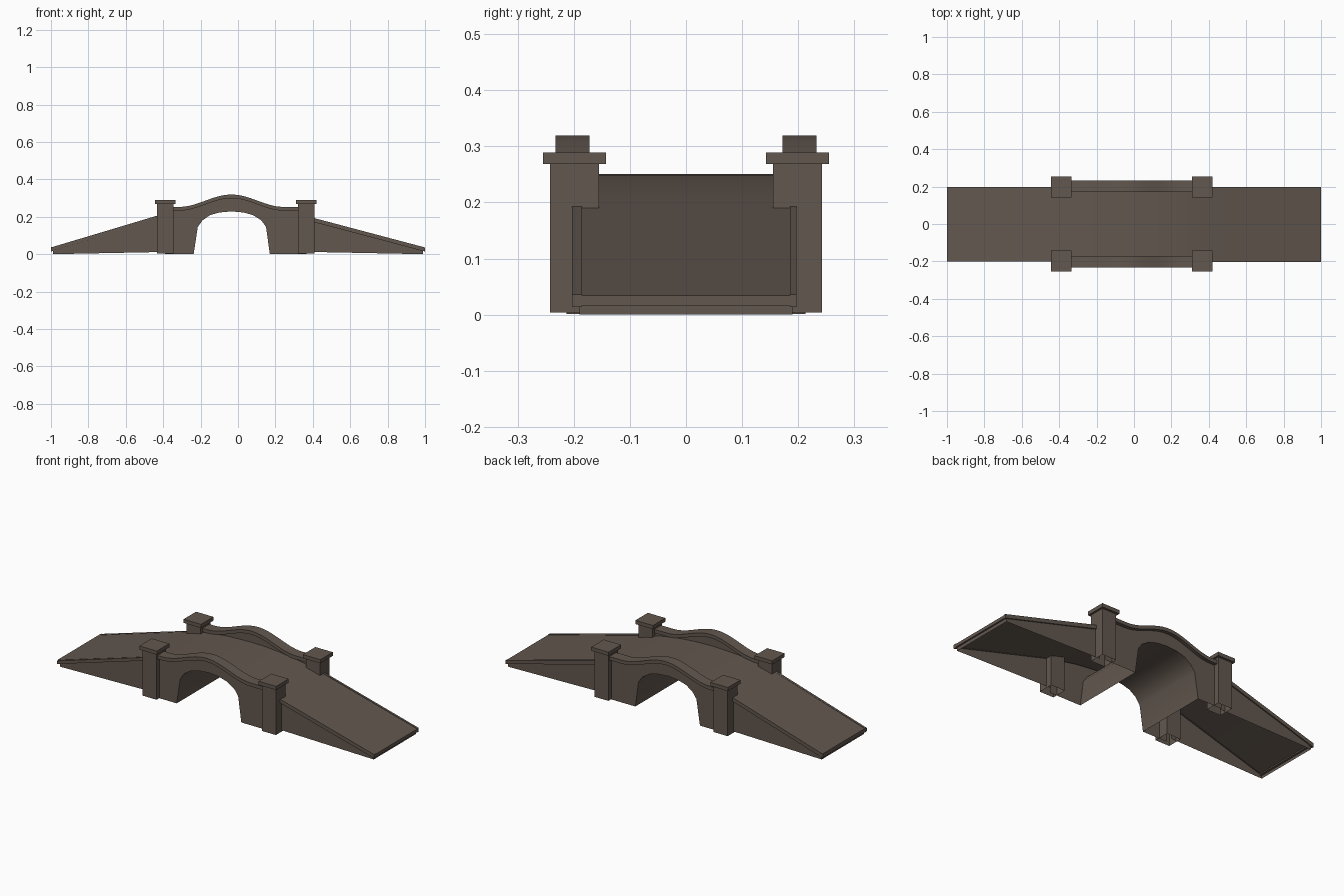
import bpy, math
from math import cos, pi, radians

cube = bpy.data.objects.get("Cube")
if cube:
    bpy.data.objects.remove(cube)

stone = bpy.data.materials.new("brown stone")
stone.use_nodes = True
colour = (0.122, 0.095, 0.077, 1)
stone.diffuse_color = colour
bsdf = stone.node_tree.nodes["Principled BSDF"]
bsdf.inputs["Base Color"].default_value = colour
bsdf.inputs["Roughness"].default_value = 0.9


def make(name, verts, faces, smooth=False):
    mesh = bpy.data.meshes.new(name)
    mesh.from_pydata(verts, [], faces)
    mesh.materials.append(stone)
    obj = bpy.data.objects.new(name, mesh)
    bpy.context.collection.objects.link(obj)
    if smooth:
        bpy.ops.object.select_all(action='DESELECT')
        obj.select_set(True)
        bpy.context.view_layer.objects.active = obj
        bpy.ops.object.shade_smooth_by_angle(angle=radians(35))
    return obj


def sheet(name, a, b, smooth=False, flip=False):
    """Open surface between two rows of points."""
    n = len(a)
    faces = [(i, i + 1, n + i + 1, n + i) for i in range(n - 1)]
    if flip:
        faces = [f[::-1] for f in faces]
    return make(name, a + b, faces, smooth)


def slab(name, xs, top, bottom, y0, y1):
    """Closed strip along x between two height functions."""
    verts = []
    for x in xs:
        verts += [(x, y0, bottom(x)), (x, y1, bottom(x)), (x, y1, top(x)), (x, y0, top(x))]
    faces = [(0, 3, 2, 1)]
    for i in range(0, len(verts) - 4, 4):
        for j in range(4):
            k = (j + 1) % 4
            faces.append((i + j, i + k, i + k + 4, i + j + 4)[::-1])
    e = len(verts) - 4
    faces.append((e, e + 1, e + 2, e + 3))
    return make(name, verts, faces, True)


def box(name, x0, x1, y0, y1, z0, z1, open_bottom=False):
    verts = [(x, y, z) for z in (z0, z1) for x, y in ((x0, y0), (x1, y0), (x1, y1), (x0, y1))]
    faces = [(4, 5, 6, 7)] + [(i, (i + 1) % 4, (i + 1) % 4 + 4, i + 4) for i in range(4)]
    if not open_bottom:
        faces.append((3, 2, 1, 0))
    return make(name, verts, faces)


def interp(points):
    def f(x):
        for (xa, za), (xb, zb) in zip(points, points[1:]):
            if x <= xb:
                return za + (zb - za) * (x - xa) / (xb - xa)
        return points[-1][1]
    return f


def span(a, b, n):
    return [a + (b - a) * i / n for i in range(n + 1)]


# Height curves
deck_points = [(-1, .038), (-.43, .21), (-.36, .228), (-.28, .241), (-.2, .249), (-.12, .253),
               (-.04, .255), (.05, .253), (.13, .247), (.21, .238), (.29, .224), (.36, .208),
               (.42, .191), (1, .038)]
arch_points = [(-.237, .005), (-.215, .15), (-.19, .185), (-.15, .213), (-.1, .227), (-.035, .233),
               (.03, .227), (.08, .213), (.125, .185), (.15, .15), (.17, .005)]
deck = interp(deck_points)
deck_xs = [p[0] for p in deck_points]
arch = interp([(-.4, .005)] + arch_points + [(.38, .005)])


def coping_top(x):
    return .257 + .066 * (.5 + .5 * cos(pi * min(1, abs(x + .035) / .28)))


# Roadway slab
slab("deck", deck_xs, deck, lambda x: deck(x) - .018, -.2, .195)

# Arch vault, open between its two legs
sheet("arch_vault", [(x, -.213, z) for x, z in arch_points],
      [(x, .213, z) for x, z in arch_points], True, True)

mid_xs = span(-.36, .34, 36)
wall_xs = sorted(set(span(-.39, .365, 30) + [p[0] for p in arch_points]))
ramps = (("right", -1, -.4), ("left", 1, .38))

for side, s in (("front", -1), ("back", 1)):
    # Pierced outer wall and the inner face of the parapet
    sheet(side + "_arch_wall", [(x, s * .213, arch(x)) for x in wall_xs],
          [(x, s * .213, coping_top(x) - .01) for x in wall_xs], flip=s > 0)
    sheet(side + "_parapet_inner_face", [(x, s * .18, deck(x) - .01) for x in mid_xs],
          [(x, s * .18, coping_top(x) - .01) for x in mid_xs], flip=s < 0)
    # Parapet coping
    slab(side + "_coping", mid_xs, coping_top, lambda x: coping_top(x) - .02,
         *sorted((s * .172, s * .233)))

    # Pillars with caps
    for end, cx in (("right", -.388), ("left", .364)):
        name = f"{side}_{end}_pillar"
        box(name, cx - .044, cx + .044, *sorted((s * .155, s * .242)), .008, .275, True)
        box(name + "_cap", cx - .055, cx + .055, *sorted((s * .143, s * .255)), .272, .293)

    # Ramp edge strips and skirt walls
    for end, d, inner in ramps:
        xs = sorted((inner, d))
        edge = (-.203 if end == "left" else -.193) if s < 0 else .197
        slab(f"{side}_{end}_ramp_edge", xs, lambda x: deck(x) + .002,
             lambda x: deck(x) - .02, *sorted((edge, s * .185)))
        xs = sorted((inner, d * .988))
        sheet(f"{side}_{end}_ramp_skirt",
              [(x, s * .19, .024 - .02 * abs(x)) for x in xs],
              [(x, s * .19, deck(x) - .01) for x in xs], flip=s > 0)

# Low closing walls at the ramp ends
for end, d, inner in ramps:
    x = d * .988
    sheet(end + "_ramp_end_wall", [(x, -.19, .004), (x, .19, .004)],
          [(x, -.19, .03), (x, .19, .03)], flip=d < 0)
# Lip across the far ramp end
box("right_ramp_lip", -1, -.976, -.19, .195, .02, .042)

# Settle on the ground plane
lowest = min(v.co.z for o in bpy.data.objects if o.type == 'MESH' for v in o.data.vertices)
for o in bpy.data.objects:
    if o.type == 'MESH':
        o.location.z = -lowest
